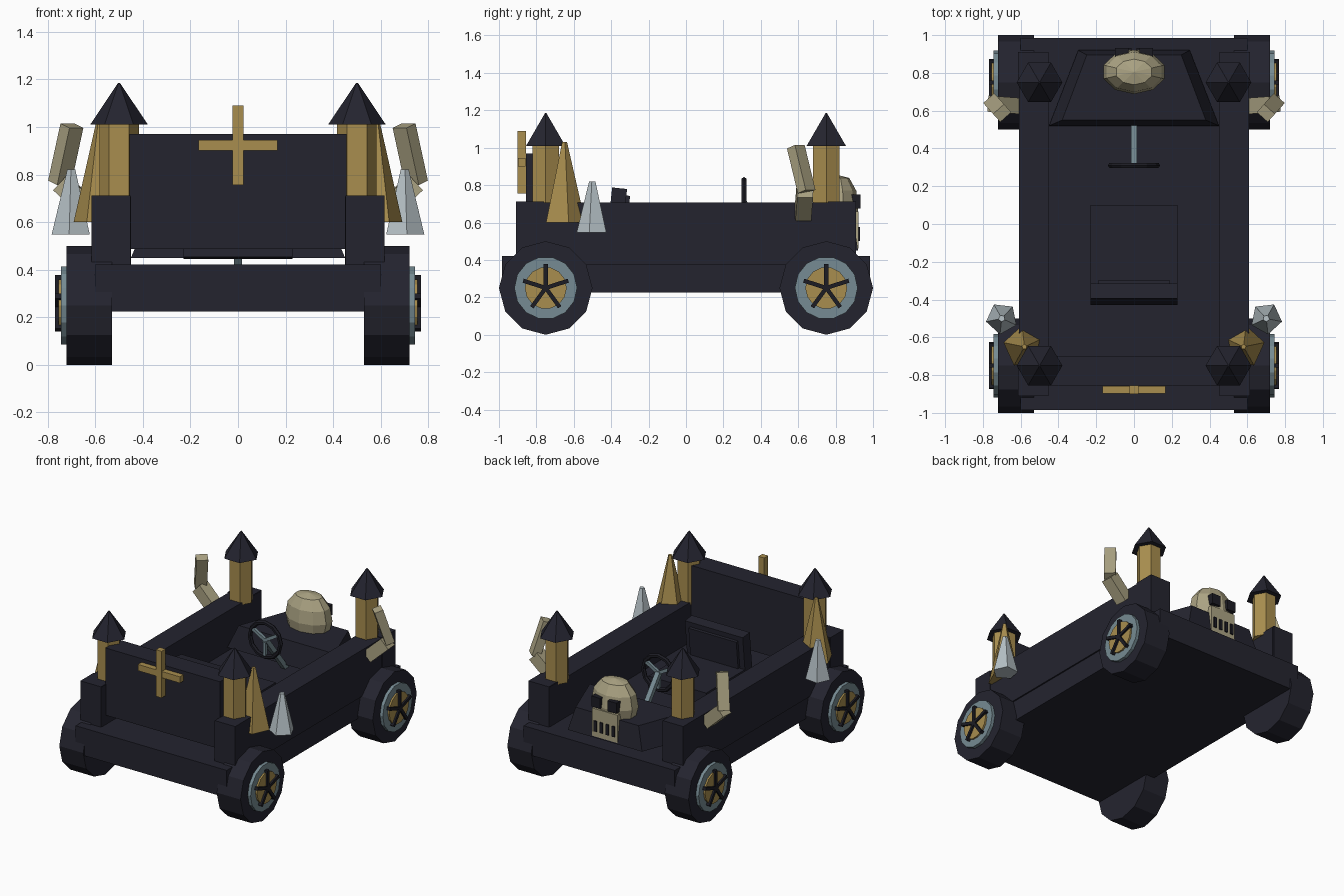
import bpy, bmesh, math
from mathutils import Vector, Matrix

if "Cube" in bpy.data.objects:
    bpy.data.objects.remove(bpy.data.objects["Cube"])


def material(name, rgb):
    m = bpy.data.materials.new(name)
    lin = [((c / 255 + 0.055) / 1.055) ** 2.4 for c in rgb]
    m.diffuse_color = (*lin, 1)
    m.use_nodes = True
    m.node_tree.nodes["Principled BSDF"].inputs["Base Color"].default_value = m.diffuse_color
    return m


DARK = material("dark body", (36, 36, 47))
BLACK = material("near black", (28, 28, 36))
GOLD = material("old gold", (168, 141, 78))
BONE = material("bone", (172, 164, 132))
STEEL = material("blue steel", (118, 139, 147))
SILVER = material("silver", (184, 195, 200))


def add(name, verts, faces, mat, matrix=None):
    me = bpy.data.meshes.new(name)
    me.from_pydata([tuple(v) for v in verts], [], faces)
    if matrix:
        me.transform(matrix)
    bm = bmesh.new()
    bm.from_mesh(me)
    bmesh.ops.recalc_face_normals(bm, faces=bm.faces)
    bm.to_mesh(me)
    bm.free()
    me.materials.append(mat)
    ob = bpy.data.objects.new(name, me)
    bpy.context.collection.objects.link(ob)
    return ob


def rings(name, loops, mat, matrix=None):
    """Skin a stack of equal-sized vertex loops and cap both ends."""
    n = len(loops[0])
    faces = [tuple(range(n)), tuple(range((len(loops) - 1) * n, len(loops) * n))]
    for k in range(len(loops) - 1):
        for i in range(n):
            j = (i + 1) % n
            faces.append((k * n + i, k * n + j, (k + 1) * n + j, (k + 1) * n + i))
    return add(name, [v for l in loops for v in l], faces, mat, matrix)


def box(name, x, y, z, mat, matrix=None):
    loops = [[(x[0], y[0], h), (x[1], y[0], h), (x[1], y[1], h), (x[0], y[1], h)] for h in z]
    return rings(name, loops, mat, matrix)


def lathe(name, n, profile, mat, matrix=None, phase=0.0):
    loops = [[(r * math.cos(phase + math.tau * i / n), r * math.sin(phase + math.tau * i / n), z)
              for i in range(n)] for r, z in profile]
    return rings(name, loops, mat, matrix)


def beam(name, a, b, w, d, mat):
    a, b = Vector(a), Vector(b)
    m = Matrix.Translation(a) @ (b - a).to_track_quat('Z', 'Y').to_matrix().to_4x4()
    return box(name, (-w / 2, w / 2), (-d / 2, d / 2), (0, (b - a).length), mat, m)


# Chassis slab, front panel
box("chassis", (-0.6, 0.6), (-0.985, 0.985), (0.225, 0.422), DARK)
box("front_panel", (-0.455, 0.455), (-0.855, -0.70), (0.487, 0.97), DARK)

# Cross on the front panel
box("cross_post", (-0.023, 0.023), (-0.90, -0.855), (0.755, 1.09), GOLD)
box("cross_bar", (-0.167, 0.167), (-0.898, -0.857), (0.90, 0.945), GOLD)

# Tapered hood
rings("hood", [[(-0.45, 0.52, 0.45), (0.45, 0.52, 0.45), (0.295, 0.92, 0.45), (-0.295, 0.92, 0.45)],
               [(-0.38, 0.55, 0.615), (0.38, 0.55, 0.615), (0.25, 0.895, 0.615), (-0.25, 0.895, 0.615)]], DARK)

# Seat with a tilted, padded back
box("seat_cushion", (-0.23, 0.23), (-0.40, 0.10), (0.45, 0.54), DARK)
tilt = Matrix.Translation((0, -0.39, 0.45)) @ Matrix.Rotation(math.radians(-6), 4, 'X')
box("seat_back", (-0.23, 0.23), (-0.04, 0.04), (0, 0.335), DARK, tilt)
box("seat_back_pad", (-0.19, 0.19), (0.04, 0.06), (0.10, 0.30), DARK, tilt)

# Steering wheel and column
bpy.ops.mesh.primitive_torus_add(major_segments=12, minor_segments=6, major_radius=0.122, minor_radius=0.016,
                                 location=(0, 0.31, 0.705), rotation=(math.pi / 2, 0, 0))
ring = bpy.context.object
ring.name = "steering_wheel"
ring.data.materials.append(BLACK)
beam("steering_column", (0, 0.31, 0.705), (0, 0.55, 0.40), 0.034, 0.034, STEEL)
for k in range(3):
    a = math.radians(-90 + 120 * k)
    beam("steering_spoke", (0, 0.31, 0.705), (0.118 * math.cos(a), 0.31, 0.705 + 0.118 * math.sin(a)),
         0.022, 0.022, STEEL)

# Skull on the hood: cranium, jaw, eyes, tooth gaps
lathe("skull", 10, [(0.88, 0.60), (1.0, 0.68), (0.9, 0.77), (0.58, 0.838), (0.02, 0.855)], BONE,
      Matrix.Translation((0, 0.805, 0)) @ Matrix.Diagonal((0.17, 0.117, 1, 1)), math.pi / 10)
box("skull_jaw", (-0.10, 0.10), (0.84, 0.922), (0.46, 0.66), BONE)
for s in (-1, 1):
    box("skull_eye", sorted((0.03 * s, 0.10 * s)), (0.86, 0.932), (0.675, 0.75), BLACK)
for k in range(4):
    x = -0.072 + 0.048 * k
    box("tooth_gap", (x - 0.011, x + 0.011), (0.915, 0.931), (0.50, 0.575), BLACK)

for s in (-1, 1):
    # Side walls with corner posts
    box("side_wall", sorted((0.45 * s, 0.61 * s)), (-0.90, 0.90), (0.375, 0.708), DARK)
    for e in (-1, 1):
        box("corner_post", sorted((0.452 * s, 0.615 * s)), sorted((0.76 * e, 0.91 * e)), (0.42, 0.712), DARK)

        # Six-sided towers with pointed roofs
        place = Matrix.Translation((0.5 * s, 0.75 * e, 0))
        lathe("tower", 6, [(0.083, 0.69), (0.083, 1.01)], GOLD, place)
        lathe("tower_roof", 6, [(0.121, 1.01), (0.004, 1.185)], DARK, place)

        # Wheels: local z points outward along x, local y points up
        out = Matrix(((0, 0, s, 0), (1, 0, 0, 0.75 * e), (0, 1, 0, 0.25), (0, 0, 0, 1)))
        lathe("tyre", 12, [(0.25, 0.53), (0.25, 0.72)], DARK, out)
        lathe("rim", 14, [(0.168, 0.71), (0.168, 0.743)], STEEL, out)
        lathe("hub", 14, [(0.112, 0.73), (0.112, 0.755)], GOLD, out)
        for k in range(5):
            spin = out @ Matrix.Rotation(math.tau * k / 5, 4, 'Z')
            box("wheel_spoke", (-0.011, 0.011), (0, 0.127), (0.74, 0.768), BLACK, spin)

    # Spikes beside the front towers
    lathe("gold_spike", 5, [(0.113, 0.60), (0.014, 1.03)], GOLD,
          Matrix.Translation((0.58 * s, -0.65, 0)), 0.2 if s > 0 else math.pi - 0.2)
    lathe("silver_spike", 5, [(0.085, 0.547), (0.018, 0.82)], SILVER,
          Matrix.Translation((0.70 * s, -0.50, 0)), -0.2 if s > 0 else math.pi + 0.2)

    # Bent bone horns beside the rear towers
    beam("horn_base", (0.61 * s, 0.625, 0.64), (0.745 * s, 0.635, 0.765), 0.085, 0.085, BONE)
    beam("horn_tip", (0.75 * s, 0.645, 0.765), (0.698 * s, 0.587, 1.005), 0.078, 0.06, BONE)
